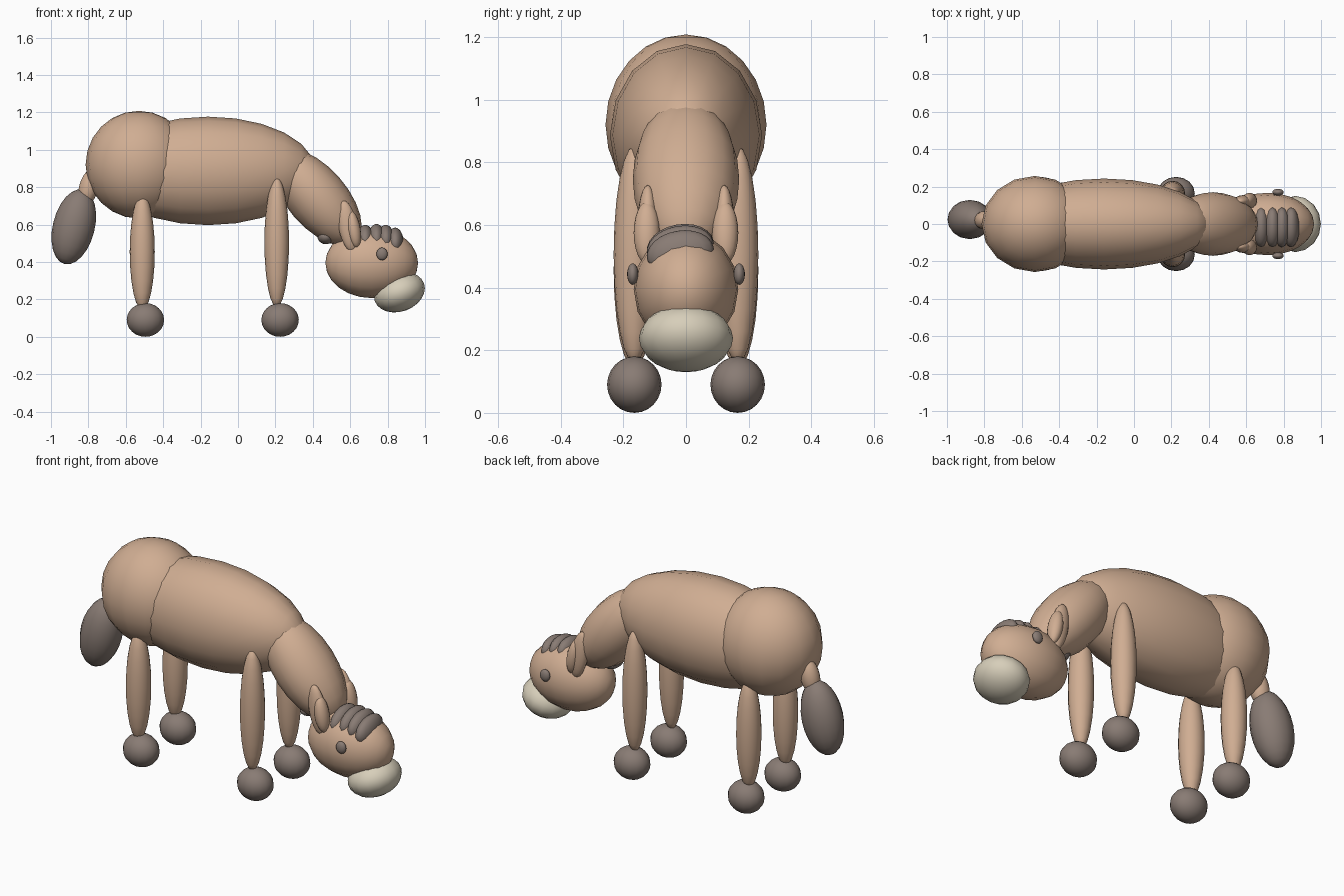
import bpy
import bmesh
from math import radians
from mathutils import Matrix, Euler

cube = bpy.data.objects.get("Cube")
if cube:
    bpy.data.objects.remove(cube, do_unlink=True)


def material(name, colour):
    m = bpy.data.materials.new(name)
    m.use_nodes = True
    m.diffuse_color = (*colour, 1)
    m.node_tree.nodes["Principled BSDF"].inputs["Base Color"].default_value = (*colour, 1)
    return m


tan = material("tan coat", (0.63, 0.42, 0.29))
grey = material("grey brown", (0.25, 0.20, 0.175))
cream = material("cream muzzle", (0.68, 0.62, 0.49))


def ellipsoid(name, centre, radii, mat, tilt=0, roll=0, along_x=False, segments=16, rings=12):
    """Smooth low-poly ellipsoid; tilt turns about y, roll about x."""
    bm = bmesh.new()
    bmesh.ops.create_uvsphere(bm, u_segments=segments, v_segments=rings, radius=1)
    if along_x:
        bm.transform(Matrix.Rotation(radians(90), 4, 'Y'))
    bm.transform(Matrix.Diagonal((*radii, 1)))
    bm.transform(Euler((radians(roll), radians(tilt), 0)).to_matrix().to_4x4())
    bm.transform(Matrix.Translation(centre))
    for f in bm.faces:
        f.smooth = True
    mesh = bpy.data.meshes.new(name)
    bm.to_mesh(mesh)
    bm.free()
    mesh.materials.append(mat)
    obj = bpy.data.objects.new(name, mesh)
    bpy.context.collection.objects.link(obj)
    return obj


def pair(name, centre, radii, mat, **options):
    """The same ellipsoid on the left and right flanks."""
    x, y, z = centre
    for side, sign in (("far", 1), ("near", -1)):
        ellipsoid(f"{name}_{side}", (x, sign * y, z), radii, mat, **options)


# Trunk and neck
ellipsoid("rump", (-0.53, 0, 0.92), (0.285, 0.257, 0.288), tan)
ellipsoid("barrel", (-0.16, 0, 0.887), (0.575, 0.243, 0.29), tan, along_x=True)
ellipsoid("neck", (0.422, 0, 0.745), (0.315, 0.17, 0.16), tan, tilt=49, along_x=True)

# Head
ellipsoid("head", (0.715, 0, 0.395), (0.248, 0.167, 0.188), tan, along_x=True)
ellipsoid("muzzle", (0.863, 0, 0.238), (0.14, 0.15, 0.103), cream, tilt=-20)
pair("eye", (0.77, 0.17, 0.443), (0.03, 0.018, 0.034), grey)
pair("ear", (0.587, 0.122, 0.592), (0.05, 0.033, 0.137), tan, tilt=-10)
pair("inner_ear", (0.618, 0.125, 0.575), (0.037, 0.042, 0.1), tan, tilt=-10)

# Mane tufts on the crown, and one tucked below the neck
for i, (x, z) in enumerate(((0.68, 0.525), (0.74, 0.53), (0.79, 0.525), (0.84, 0.51))):
    ellipsoid(f"mane_tuft_{i + 1}", (x, -0.018, z), (0.045, 0.108, 0.072), grey, roll=10)
ellipsoid("throat_tuft", (0.47, -0.02, 0.535), (0.045, 0.07, 0.04), grey)

# Legs and hooves
pair("front_leg", (0.207, 0.165, 0.505), (0.066, 0.066, 0.347), tan)
pair("rear_leg", (-0.512, 0.165, 0.455), (0.067, 0.066, 0.312), tan)
for name, x in (("front_hoof", 0.225), ("rear_hoof", -0.495)):
    pair(name, (x, 0.165, 0.09), (0.1, 0.087, 0.09), grey)

# Tail
ellipsoid("tail_root", (-0.797, 0.02, 0.8), (0.052, 0.05, 0.1), tan, tilt=15)
ellipsoid("tail", (-0.878, 0.024, 0.588), (0.112, 0.105, 0.205), grey, tilt=14)
